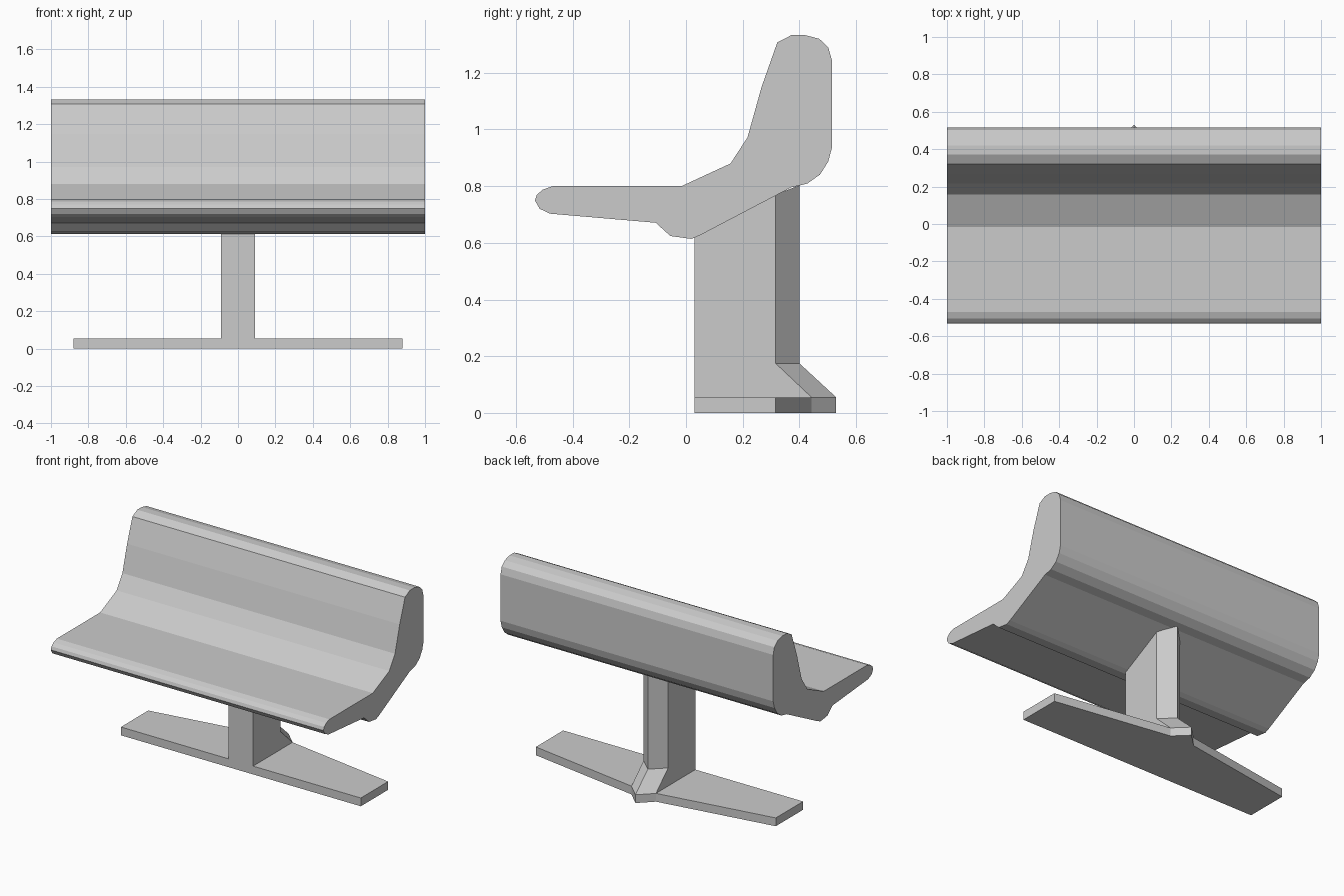
import bpy

if "Cube" in bpy.data.objects:
    bpy.data.objects.remove(bpy.data.objects["Cube"])


def make_object(name, verts, faces):
    mesh = bpy.data.meshes.new(name)
    mesh.from_pydata(verts, [], faces)
    mesh.update()
    obj = bpy.data.objects.new(name, mesh)
    bpy.context.collection.objects.link(obj)
    return obj


def loft(name, rings, capped=True):
    """Skin matching rings of points, optionally closing both ends."""
    n = len(rings[0])
    verts = [p for ring in rings for p in ring]
    faces = [(r * n + i, r * n + (i + 1) % n, (r + 1) * n + (i + 1) % n, (r + 1) * n + i)
             for r in range(len(rings) - 1) for i in range(n)]
    if capped:
        faces.append(tuple(reversed(range(n))))
        faces.append(tuple(range(len(verts) - n, len(verts))))
    return make_object(name, verts, faces)


# Seat and backrest: one (y, z) side profile, swept across the width
profile = [
    (-0.47, 0.80), (-0.505, 0.788), (-0.526, 0.77), (-0.533, 0.749),
    (-0.516, 0.72), (-0.48, 0.703), (-0.107, 0.671), (-0.055, 0.624),
    (0.019, 0.614), (0.05, 0.627), (0.372, 0.796), (0.428, 0.809),
    (0.473, 0.841), (0.502, 0.887), (0.515, 0.936), (0.515, 1.244),
    (0.502, 1.29), (0.47, 1.32), (0.42, 1.333), (0.372, 1.333),
    (0.322, 1.307), (0.266, 1.148), (0.217, 0.972), (0.157, 0.88),
    (-0.016, 0.80),
]
loft("seat_and_back", [[(x, y, z) for y, z in profile] for x in (-1, 1)])

# Foot plate: tapered plan with a pointed heel
FRONT, HALF, PLATE = 0.03, 0.09, 0.055
plan = [(-0.88, FRONT), (0.88, FRONT), (0.88, 0.316), (HALF, 0.443),
        (0, 0.53), (-HALF, 0.443), (-0.88, 0.316)]
loft("foot_plate", [[(x, y, z) for x, y in plan] for z in (0, PLATE)])


# Column: pointed section, flared at the heel, top following the seat underside
def section(side_y, tip_y, z_front, z_side, z_tip):
    return [(-HALF, FRONT, z_front), (HALF, FRONT, z_front), (HALF, side_y, z_side),
            (0, tip_y, z_tip), (-HALF, side_y, z_side)]


loft("column", [
    section(0.443, 0.53, PLATE, PLATE, PLATE),
    section(0.316, 0.40, 0.175, 0.175, 0.175),
    section(0.316, 0.40, 0.62, 0.77, 0.803),
], capped=False)
